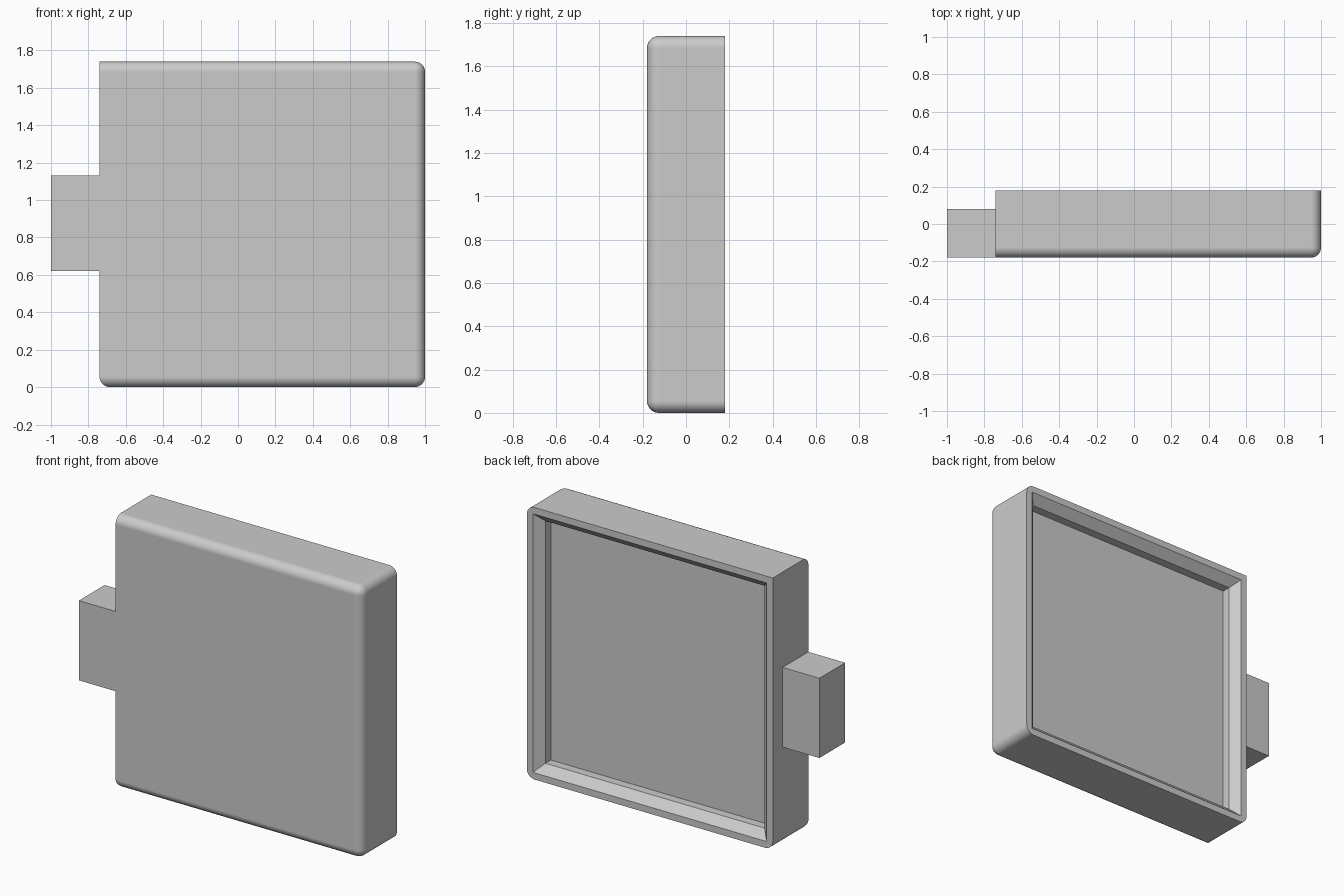
import bpy
import bmesh
from mathutils import Vector

cube = bpy.data.objects.get("Cube")
if cube:
    bpy.data.objects.remove(cube, do_unlink=True)

grey = bpy.data.materials.new("light_grey")
grey.use_nodes = True
colour = (0.6, 0.6, 0.6, 1)
grey.diffuse_color = colour
grey.node_tree.nodes["Principled BSDF"].inputs["Base Color"].default_value = colour

LEFT, RIGHT, TOP, FRONT, BACK = -0.74, 1.0, 1.74, -0.18, 0.18
RADIUS, RIM, CHAMFER, DEPTH = 0.055, 0.043, 0.052, 0.107


def add_box(bm, low, high):
    verts = bmesh.ops.create_cube(bm, size=1)["verts"]
    for v in verts:
        v.co = Vector([h if c > 0 else l for c, l, h in zip(v.co, low, high)])


def make_object(name, bm):
    bmesh.ops.recalc_face_normals(bm, faces=bm.faces)
    mesh = bpy.data.meshes.new(name)
    bm.to_mesh(mesh)
    bm.free()
    mesh.materials.append(grey)
    obj = bpy.data.objects.new(name, mesh)
    bpy.context.collection.objects.link(obj)
    return obj


def is_rounded(edge):
    """Front edges and corner edges, except those on the square left side."""
    a, b = (v.co for v in edge.verts)
    mid = (a + b) / 2
    if abs(a.y - b.y) > 0.1:
        return not (mid.x < 0 and mid.z > 1)
    return mid.y < 0 and mid.x > LEFT + 0.1


# Tray body with rounded front and corners
bm = bmesh.new()
add_box(bm, (LEFT, FRONT, 0), (RIGHT, BACK, TOP))
bmesh.ops.bevel(bm, geom=[e for e in bm.edges if is_rounded(e)], offset=RADIUS,
                segments=8, profile=0.5, affect='EDGES', clamp_overlap=True)

# Open the back and add the chamfered recess
back = max(bm.faces, key=lambda f: f.calc_center_median().y)
outer = list(back.edges)
bmesh.ops.delete(bm, geom=[back], context='FACES_ONLY')


def ring(inset, y):
    x0, x1, z0, z1 = LEFT + inset, RIGHT - inset, inset, TOP - inset
    return [bm.verts.new((x, y, z)) for x, z in ((x0, z0), (x1, z0), (x1, z1), (x0, z1))]


rings = [ring(RIM, BACK), ring(RIM + CHAMFER, BACK - CHAMFER), ring(RIM + CHAMFER, BACK - DEPTH)]
for a, b in zip(rings, rings[1:]):
    for i in range(4):
        j = (i + 1) % 4
        bm.faces.new((a[i], a[j], b[j], b[i]))
bm.faces.new(rings[-1])
inner = [bm.edges.get((rings[0][i], rings[0][(i + 1) % 4])) for i in range(4)]
bmesh.ops.triangle_fill(bm, edges=outer + inner, use_beauty=True, normal=(0, 1, 0))
body = make_object("tray_body", bm)

bpy.ops.object.select_all(action='DESELECT')
body.select_set(True)
bpy.context.view_layer.objects.active = body
bpy.ops.object.shade_smooth_by_angle(angle=0.52)
weighted = body.modifiers.new("even_shading", 'WEIGHTED_NORMAL')
weighted.keep_sharp = True

# Side tab, flush with the front
bm = bmesh.new()
add_box(bm, (-1, FRONT, 0.62), (LEFT, 0.08, 1.13))
make_object("side_tab", bm)
